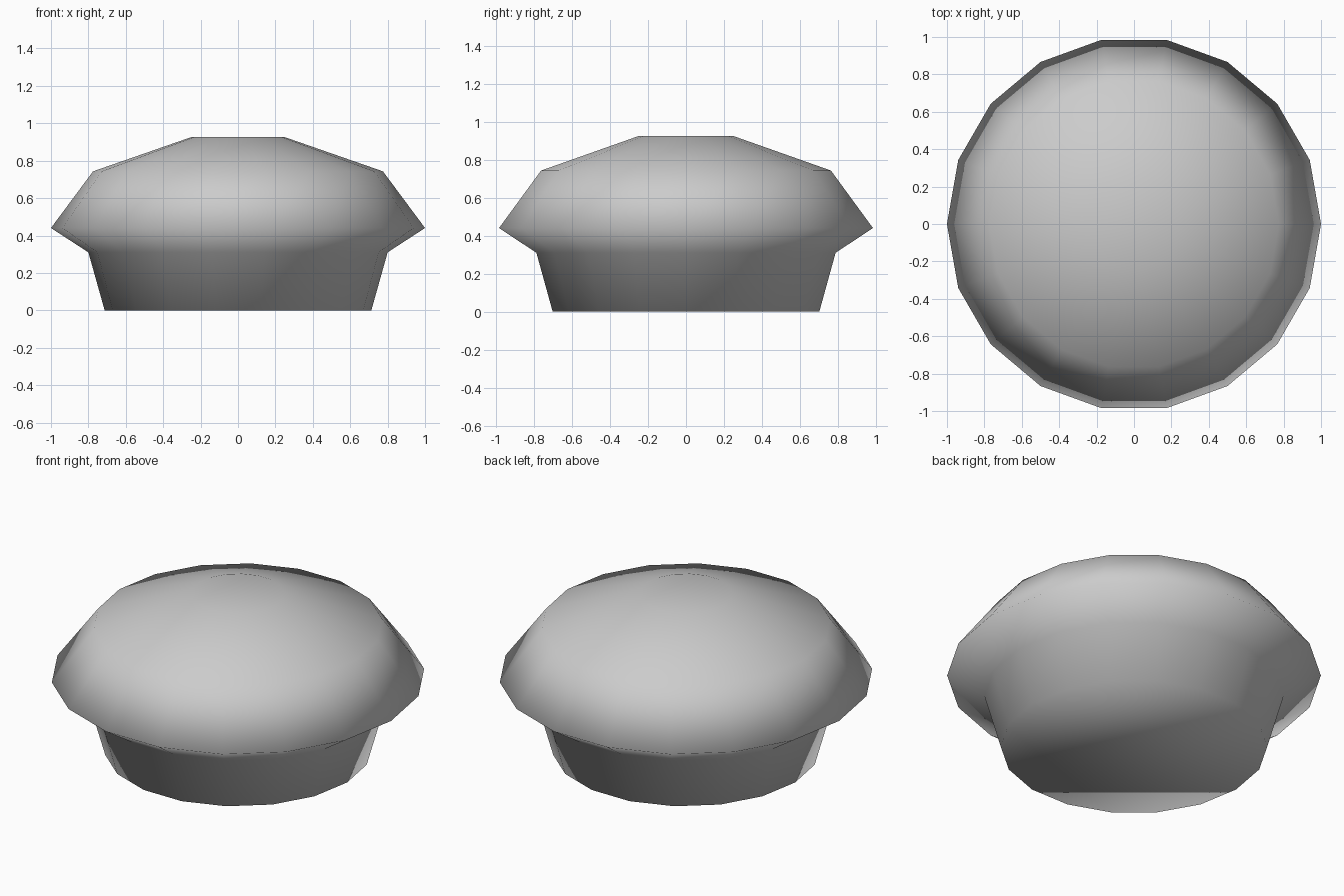
import bpy
import bmesh
from math import cos, sin, tau

if "Cube" in bpy.data.objects:
    bpy.data.objects.remove(bpy.data.objects["Cube"])

SIDES = 18
# Radius and height of each ring, from the base to the crown
PROFILE = [(0.713, 0), (0.80, 0.31), (1.0, 0.44), (0.775, 0.743), (0.25, 0.926)]


def make_material(name, colour):
    mat = bpy.data.materials.new(name)
    mat.use_nodes = True
    mat.diffuse_color = colour
    mat.node_tree.nodes["Principled BSDF"].inputs["Base Color"].default_value = colour
    return mat


def lathe(name, profile, mat):
    """Turn a profile into a closed round body with smooth shading."""
    bm = bmesh.new()
    rings = [[bm.verts.new((r * cos(tau * i / SIDES), r * sin(tau * i / SIDES), z))
              for i in range(SIDES)] for r, z in profile]
    for low, high in zip(rings, rings[1:]):
        for i in range(SIDES):
            j = (i + 1) % SIDES
            bm.faces.new((low[i], low[j], high[j], high[i]))
    # Flat caps under the base and on the crown
    bm.faces.new(rings[0][::-1])
    bm.faces.new(rings[-1])
    for face in bm.faces:
        face.smooth = True
    mesh = bpy.data.meshes.new(name)
    bm.to_mesh(mesh)
    bm.free()
    mesh.materials.append(mat)
    obj = bpy.data.objects.new(name, mesh)
    bpy.context.collection.objects.link(obj)
    return obj


# Muffin: tapered cup below, overhanging domed top above
lathe("muffin_body", PROFILE, make_material("light_grey", (0.6, 0.6, 0.6, 1)))
